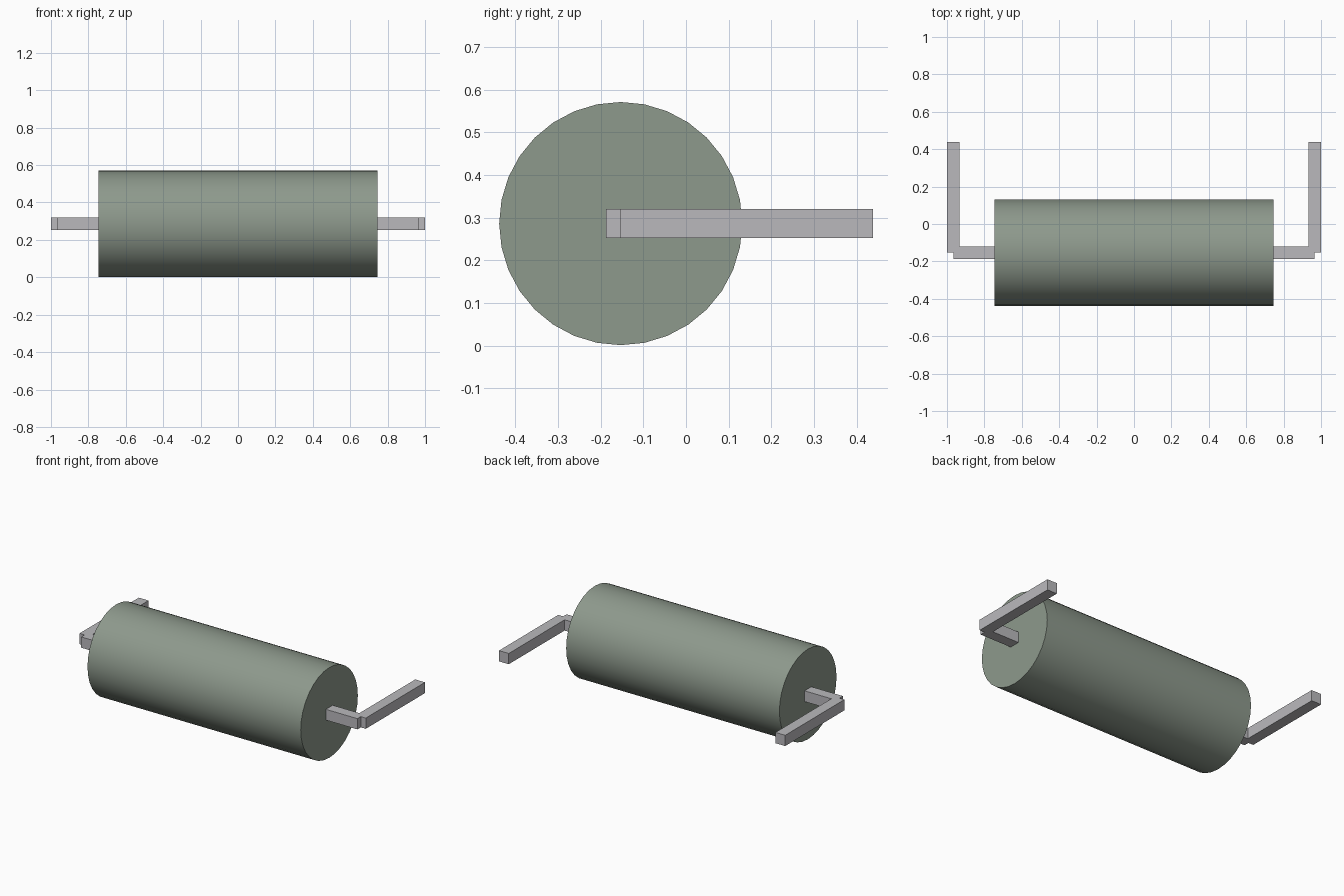
import bpy
import math

cube = bpy.data.objects.get("Cube")
if cube:
    bpy.data.objects.remove(cube, do_unlink=True)


def make_material(name, rgb):
    mat = bpy.data.materials.new(name)
    mat.use_nodes = True
    mat.diffuse_color = (*rgb, 1)
    mat.node_tree.nodes["Principled BSDF"].inputs["Base Color"].default_value = (*rgb, 1)
    return mat


def box(name, low, high, mat):
    """Box between two opposite corners."""
    bpy.ops.mesh.primitive_cube_add(size=1, location=[(a + b) / 2 for a, b in zip(low, high)])
    obj = bpy.context.object
    obj.name = name
    obj.scale = [b - a for a, b in zip(low, high)]
    bpy.ops.object.transform_apply(location=False, rotation=False, scale=True)
    obj.data.materials.append(mat)
    return obj


drum_green = make_material("grey green", (0.27, 0.32, 0.265))
steel = make_material("light grey steel", (0.49, 0.485, 0.505))

AXIS_Y, AXIS_Z, RADIUS = -0.153, 0.286, 0.285
HALF = 0.034  # half the thickness of the square bars

# Roller drum, lying along x
bpy.ops.mesh.primitive_cylinder_add(
    vertices=32, radius=RADIUS, depth=1.49,
    location=(0, AXIS_Y, AXIS_Z), rotation=(0, math.pi / 2, 0))
drum = bpy.context.object
drum.name = "roller_drum"
bpy.ops.object.transform_apply(location=False, rotation=True, scale=False)
drum.data.materials.append(drum_green)
bpy.ops.object.shade_smooth_by_angle(angle=math.radians(30))

# Square axle through the drum
box("axle", (-0.965, AXIS_Y - HALF, AXIS_Z - HALF),
    (0.965, AXIS_Y + HALF, AXIS_Z + HALF), steel)

# Tow arms running back from the axle ends
for side, name in ((1, "left_arm"), (-1, "right_arm")):
    x = side * (1 - HALF)
    box(name, (x - HALF, AXIS_Y, AXIS_Z - HALF),
        (x + HALF, 0.438, AXIS_Z + HALF), steel)
